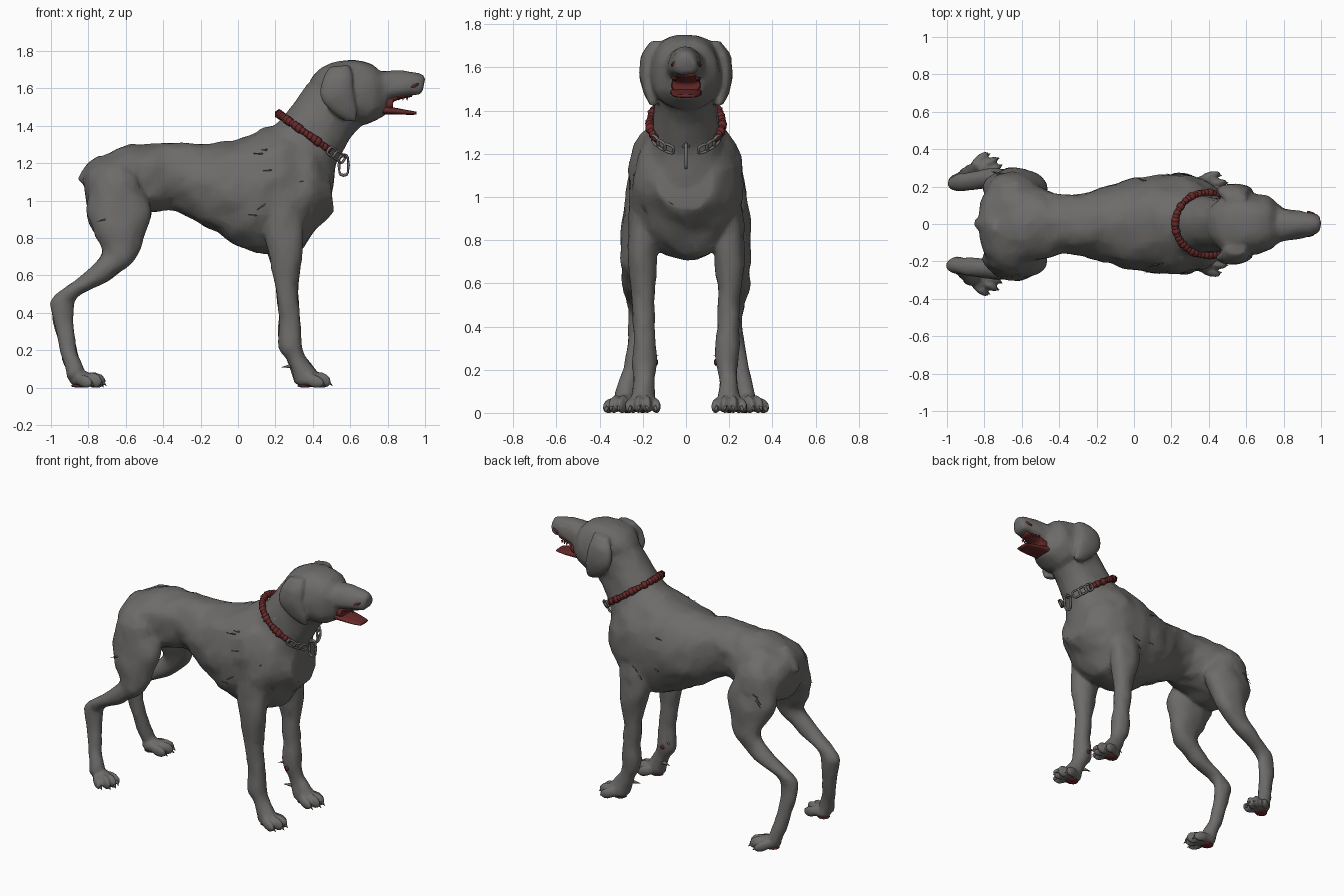
import bpy, bmesh, math, random
from mathutils import Vector, Matrix, noise
from mathutils.bvhtree import BVHTree

if "Cube" in bpy.data.objects:
    bpy.data.objects.remove(bpy.data.objects["Cube"])

random.seed(4)


def material(name, rgb):
    m = bpy.data.materials.new(name)
    m.diffuse_color = (*rgb, 1)
    m.use_nodes = True
    m.node_tree.nodes["Principled BSDF"].inputs["Base Color"].default_value = m.diffuse_color
    return m


COAT = material("grey coat", (0.153, 0.149, 0.144))
RED = material("dark red", (0.135, 0.022, 0.022))
STEEL = material("dull steel", (0.17, 0.165, 0.16))


def make(name, bm, mat):
    bmesh.ops.recalc_face_normals(bm, faces=bm.faces)
    me = bpy.data.meshes.new(name)
    bm.to_mesh(me)
    bm.free()
    me.materials.append(mat)
    ob = bpy.data.objects.new(name, me)
    bpy.context.collection.objects.link(ob)
    me.shade_smooth()
    return ob


def spline(st, n=5):
    """Smooth the stations with a Catmull-Rom curve."""
    out = []
    for i in range(len(st) - 1):
        p = [st[max(i - 1, 0)], st[i], st[i + 1], st[min(i + 2, len(st) - 1)]]
        for k in range(n):
            t = k / n
            out.append([0.5 * (2 * b + (c - a) * t + (2 * a - 5 * b + 4 * c - d) * t * t
                               + (3 * b - a - 3 * c + d) * t ** 3) for a, b, c, d in zip(*p)])
    return out + [list(st[-1])]


def loft(bm, stations, side=1, seg=24, power=0.95, lump=0.012, taper=0):
    """Stations: edge point (x, z), opposite edge point (x, z), centre y, half width."""
    rings = []
    for x1, z1, x2, z2, y, w in spline(stations):
        c = Vector(((x1 + x2) / 2, y * side, (z1 + z2) / 2))
        h = Vector(((x1 - x2) / 2, 0, (z1 - z2) / 2))
        ring = []
        for k in range(seg):
            a = math.tau * k / seg
            ca, sa = [math.copysign(abs(f) ** power, f) for f in (math.cos(a), math.sin(a))]
            v = c + h * ca + Vector((0, w * sa * (1 - taper * ca), 0))
            v += (v - c).normalized() * lump * (noise.noise(v * 8) + .5 * noise.noise(v * 19))
            ring.append(bm.verts.new(v))
        rings.append(ring)
    for r, q in zip(rings, rings[1:]):
        for k in range(seg):
            bm.faces.new((r[k], r[(k + 1) % seg], q[(k + 1) % seg], q[k]))
    bm.faces.new(rings[0])
    bm.faces.new(rings[-1])


def blob(bm, loc, size, turn=0, sub=2, pitch=0):
    m = (Matrix.Translation(loc) @ Matrix.Rotation(turn, 4, 'Z')
         @ Matrix.Rotation(pitch, 4, 'Y') @ Matrix.Diagonal((*size, 1)))
    bmesh.ops.create_icosphere(bm, subdivisions=sub, radius=1, matrix=m)


def spike(bm, base, direction, length, radius):
    d = Vector(direction).normalized()
    m = Matrix.Translation(Vector(base) + d * length / 2) @ d.to_track_quat('Z', 'Y').to_matrix().to_4x4()
    bmesh.ops.create_cone(bm, cap_ends=True, segments=5, radius1=radius, radius2=0,
                          depth=length, matrix=m)


# Torso, neck, head, muzzle and stub tail
bm = bmesh.new()
loft(bm, [(-.83, 1.13, -.81, .98, 0, .10), (-.78, 1.21, -.77, .90, 0, .19),
          (-.65, 1.275, -.65, .88, 0, .235), (-.45, 1.305, -.45, .94, 0, .18),
          (-.33, 1.315, -.33, .95, 0, .155), (-.15, 1.305, -.18, .86, 0, .195),
          (0, 1.33, 0, .76, 0, .245), (.15, 1.39, .17, .705, 0, .265),
          (.27, 1.40, .33, .74, 0, .26), (.40, 1.33, .43, .855, 0, .215),
          (.48, 1.20, .515, .93, 0, .13)], seg=36, lump=.02)
loft(bm, [(.13, 1.36, .50, 1.05, 0, .22), (.24, 1.44, .54, 1.22, 0, .16),
          (.33, 1.57, .59, 1.31, 0, .145), (.40, 1.65, .66, 1.41, 0, .14),
          (.47, 1.69, .70, 1.45, 0, .12)])
loft(bm, [(.39, 1.65, .47, 1.50, 0, .09), (.47, 1.725, .56, 1.44, 0, .16),
          (.60, 1.75, .65, 1.41, 0, .165), (.71, 1.735, .73, 1.43, 0, .14),
          (.77, 1.69, .785, 1.46, 0, .10), (.82, 1.69, .80, 1.52, 0, .08)], power=.8)
loft(bm, [(.74, 1.695, .74, 1.52, 0, .095), (.83, 1.695, .83, 1.54, 0, .078),
          (.93, 1.685, .92, 1.56, 0, .062), (.985, 1.672, .965, 1.56, 0, .05),
          (1.0, 1.65, .985, 1.575, 0, .038)], power=.85, taper=.22)
loft(bm, [(-.74, 1.24, -.70, 1.12, 0, .08), (-.80, 1.195, -.77, 1.10, 0, .055),
          (-.858, 1.115, -.83, 1.09, 0, .022)])

FEET = []
for s in (1, -1):
    # Ear folded against the skull
    loft(bm, [(.60, 1.725, .49, 1.715, .135, .028), (.615, 1.66, .455, 1.65, .17, .034),
              (.62, 1.58, .445, 1.56, .182, .032), (.635, 1.49, .49, 1.49, .172, .028),
              (.635, 1.42, .56, 1.43, .15, .018)], s, lump=.01)
    # Front leg
    loft(bm, [(.36, .97, .13, .97, .185, .07), (.345, .78, .145, .78, .20, .072),
              (.325, .55, .20, .55, .20, .055), (.33, .40, .215, .38, .195, .05),
              (.34, .25, .22, .215, .19, .054), (.355, .17, .27, .14, .195, .042),
              (.42, .09, .30, .03, .20, .058)], s)
    # Hind leg
    loft(bm, [(-.52, 1.10, -.78, 1.12, .14, .12), (-.465, .95, -.81, .95, .185, .105),
              (-.50, .80, -.77, .83, .215, .085), (-.56, .68, -.73, .72, .238, .065),
              (-.70, .57, -.85, .59, .24, .055), (-.85, .49, -.97, .50, .225, .046),
              (-.88, .40, -1.0, .42, .22, .042), (-.87, .25, -.955, .22, .245, .04),
              (-.83, .10, -.91, .05, .278, .048)], s, power=1)
    # Shoulder and haunch muscles
    blob(bm, (.24, .16 * s, 1.02), (.15, .105, .24), pitch=-.2)
    blob(bm, (-.65, .17 * s, 1.02), (.15, .112, .19))
    # Paws: heel and four toes
    for fx, fy, turn in ((.37, .20, 0), (-.835, .28, .42)):
        rot = Matrix.Rotation(turn * s, 3, 'Z')
        o = Vector((fx, fy * s, 0))
        blob(bm, o + Vector((0, 0, .045)), (.075, .058, .045), turn * s)
        for k in range(4):
            inner = k in (1, 2)
            t = o + rot @ Vector((.075 if inner else .04, (k - 1.5) * .04, .04 if inner else .034))
            blob(bm, t, (.058, .021, .043 if inner else .036), turn * s + (k - 1.5) * .15, pitch=.3)
            FEET.append((t, rot, s))
body = make("dog_body", bm, COAT)

# Blend the body parts into one skin
rm = body.modifiers.new("blend", 'REMESH')
rm.mode, rm.voxel_size, rm.use_smooth_shade = 'VOXEL', .01, True
sm = body.modifiers.new("soften", 'SMOOTH')
sm.factor, sm.iterations = .5, 4
dc = body.modifiers.new("coarsen", 'DECIMATE')
dc.ratio = .12

# Lower jaw with tongue, and red mouth lining
bm = bmesh.new()
loft(bm, [(.74, 1.52, .74, 1.46, 0, .075), (.82, 1.50, .81, 1.462, 0, .07),
          (.90, 1.485, .89, 1.46, 0, .06), (.955, 1.475, .955, 1.46, 0, .045)], lump=.002, power=.7)
make("lower_jaw", bm, RED)
bm = bmesh.new()
loft(bm, [(.77, 1.57, .77, 1.47, 0, .07), (.825, 1.56, .825, 1.48, 0, .066),
          (.84, 1.56, .835, 1.53, 0, .06), (.94, 1.575, .93, 1.555, 0, .04)], lump=0)
make("mouth_lining", bm, RED)
bm = bmesh.new()
for s in (1, -1):
    blob(bm, (.945, .06 * s, 1.615), (.028, .008, .009), -.3 * s, 1, -.4)
make("muzzle_stains", bm, RED)

# Upper teeth
bm = bmesh.new()
for s in (1, -1):
    for k in range(3):
        spike(bm, (.86 + k * .022, (.062 - k * .006) * s, 1.555), (0, 0, -1), .022, .008)
make("teeth", bm, RED)

# Claws, and dewclaws on the front legs
bm = bmesh.new()
for t, rot, s in FEET:
    spike(bm, t + rot @ Vector((.035, 0, -.008)), rot @ Vector((1, 0, -.9)), .036, .013)
for s in (1, -1):
    spike(bm, (.29, .17 * s, .115), (-1, -.2 * s, -.1), .06, .014)
    spike(bm, (.25, .16 * s, .265), (-1, -.9 * s, 0), .05, .01)
make("claws", bm, COAT)

# Red stains on the soles and inner wrists
bm = bmesh.new()
for s in (1, -1):
    blob(bm, (.36, .20 * s, .01), (.045, .04, .01))
    blob(bm, (-.85, .275 * s, .01), (.045, .04, .01), .42 * s)
    blob(bm, (.275, .138 * s, .235), (.015, .01, .018), 0, 1)
make("red_stains", bm, RED)

# Collar: knotted red band at the back, steel links at the throat
C, U = Vector((.392, 0, 1.34)), Vector((-.172, 0, .122))
W = Vector((0, .168, 0))


def on_collar(a, grow=1.0):
    return C + (U * math.cos(a) + W * math.sin(a)) * grow


bm = bmesh.new()
for k in range(-18, 19):
    r = random.uniform(.018, .027)
    blob(bm, on_collar(k * .118), (r, r, r * 1.1), random.uniform(0, 3), 1)
make("collar_band", bm, RED)


def link(bm, centre, along, up, a, b, r=.006, seg=12, squareness=.6):
    """A closed chain link as a thin tube."""
    along, up = along.normalized(), up.normalized()
    n = along.cross(up)
    rings = []
    for k in range(seg):
        t = math.tau * k / seg
        f = [math.copysign(abs(v) ** squareness, v) for v in (math.cos(t), math.sin(t))]
        p = along * a * f[0] + up * b * f[1]
        d = p.normalized()
        rings.append([bm.verts.new(centre + p + (d * math.cos(q) + n * math.sin(q)) * r)
                      for q in (i * math.tau / 6 for i in range(6))])
    for k in range(seg):
        A, B = rings[k], rings[(k + 1) % seg]
        for i in range(6):
            bm.faces.new((A[i], A[(i + 1) % 6], B[(i + 1) % 6], B[i]))


bm = bmesh.new()
normal = U.cross(W).normalized()
for s in (1, -1):
    for a in (2.22, 2.45, 2.68):
        tangent = on_collar(a + .05) - on_collar(a - .05)
        tangent.y *= s
        p = on_collar(a, 1.06)
        p.y *= s
        link(bm, p, tangent, normal, .026, .022, .007)
make("collar_chain", bm, STEEL)
bm = bmesh.new()
link(bm, Vector((.565, 0, 1.19)), Vector((1, 0, 0)), Vector((0, 0, 1)), .025, .055, .008)
link(bm, Vector((.55, 0, 1.235)), Vector((1, 0, 0)), Vector((0, 1, 0)), .02, .012)
make("collar_pendant", bm, STEEL)

# A few loose tufts of coat on shoulders and haunches, pointing backwards
tree = BVHTree.FromObject(body, bpy.context.evaluated_depsgraph_get())
bm = bmesh.new()
for s in (1, -1):
    for x0, x1, z0, z1, n in ((.05, .45, .9, 1.3, 9), (-.72, -.5, .85, 1.15, 5)):
        for _ in range(n):
            o = Vector((random.uniform(x0, x1), s, random.uniform(z0, z1)))
            hit = tree.ray_cast(o, Vector((0, -s, 0)))[0]
            if hit:
                spike(bm, hit - Vector((0, .006 * s, 0)),
                      (-.6, .2 * s, random.uniform(-.6, .1)), random.uniform(.04, .07), .006)
make("coat_tufts", bm, COAT)
